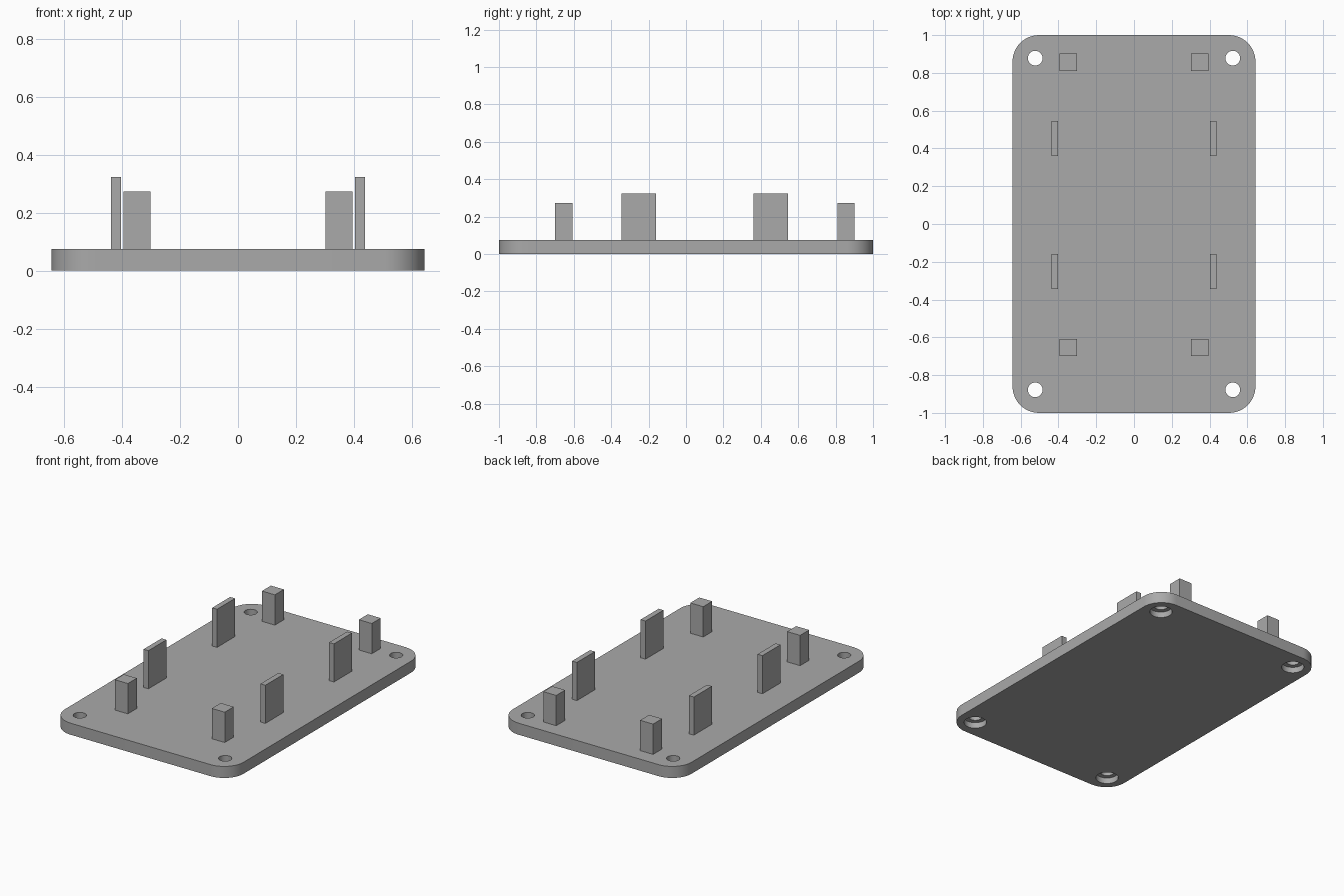
import bpy, bmesh
from math import radians, sin, cos, pi
from mathutils import Matrix

cube = bpy.data.objects.get("Cube")
if cube:
    bpy.data.objects.remove(cube, do_unlink=True)

GREY = (0.4, 0.4, 0.4, 1)
mat = bpy.data.materials.new("plain grey")
mat.use_nodes = True
mat.diffuse_color = GREY
mat.node_tree.nodes["Principled BSDF"].inputs["Base Color"].default_value = GREY

HALF_X, HALF_Y, THICK, CORNER = 0.643, 1.0, 0.075, 0.14
HOLE_X, HOLE_Y = 0.523, 0.878


def make_object(name, bm):
    bmesh.ops.recalc_face_normals(bm, faces=bm.faces)
    mesh = bpy.data.meshes.new(name)
    bm.to_mesh(mesh)
    bm.free()
    mesh.materials.append(mat)
    obj = bpy.data.objects.new(name, mesh)
    bpy.context.collection.objects.link(obj)
    return obj


def box(name, x0, x1, y0, y1, z0, z1):
    bm = bmesh.new()
    bmesh.ops.create_cube(bm, size=1)
    bmesh.ops.scale(bm, vec=(x1 - x0, y1 - y0, z1 - z0), verts=bm.verts)
    bmesh.ops.translate(bm, vec=((x0 + x1) / 2, (y0 + y1) / 2, (z0 + z1) / 2), verts=bm.verts)
    return make_object(name, bm)


def hole_cutter(name, x, y):
    # stepped plug: wide screw head recess below, narrow shaft above
    bm = bmesh.new()
    profile = [(0.068, -0.05), (0.068, 0.038), (0.039, 0.038), (0.039, 0.15)]
    rings = []
    for r, z in profile:
        rings.append([bm.verts.new((x + r * cos(a * pi / 20), y + r * sin(a * pi / 20), z))
                      for a in range(40)])
    for low, high in zip(rings, rings[1:]):
        for i in range(40):
            j = (i + 1) % 40
            bm.faces.new((low[i], low[j], high[j], high[i]))
    bm.faces.new(rings[0])
    bm.faces.new(rings[-1])
    obj = make_object(name, bm)
    obj.hide_render = True
    return obj


# base plate with rounded vertical corners
plate = box("base_plate", -HALF_X, HALF_X, -HALF_Y, HALF_Y, 0, THICK)
bm = bmesh.new()
bm.from_mesh(plate.data)
uprights = [e for e in bm.edges if abs(e.verts[0].co.z - e.verts[1].co.z) > 0.01]
bmesh.ops.bevel(bm, geom=uprights, offset=CORNER, segments=12, profile=0.5, affect='EDGES')
bm.to_mesh(plate.data)
bm.free()

# counterbored screw holes in the four corners
bpy.context.view_layer.objects.active = plate
for sx in (-1, 1):
    for sy in (-1, 1):
        cutter = hole_cutter("screw_hole_cutter", sx * HOLE_X, sy * HOLE_Y)
        mod = plate.modifiers.new("screw_hole", 'BOOLEAN')
        mod.operation = 'DIFFERENCE'
        mod.solver = 'EXACT'
        mod.object = cutter
        bpy.ops.object.modifier_apply(modifier=mod.name)
        bpy.data.objects.remove(cutter, do_unlink=True)

bpy.ops.object.select_all(action='DESELECT')
plate.select_set(True)
bpy.ops.object.shade_smooth_by_angle(angle=radians(30))

# square posts and thin side guides, mirrored left and right
for side, s in (("left", 1), ("right", -1)):
    for end, post_y, guide_y in (("front", -0.70, -0.345), ("back", 0.81, 0.36)):
        x0, x1 = sorted((s * 0.302, s * 0.395))
        box(f"{end}_{side}_post", x0, x1, post_y, post_y + 0.092, THICK - 0.01, 0.272)
        x0, x1 = sorted((s * 0.403, s * 0.438))
        box(f"{end}_{side}_guide", x0, x1, guide_y, guide_y + 0.185, THICK - 0.01, 0.323)
